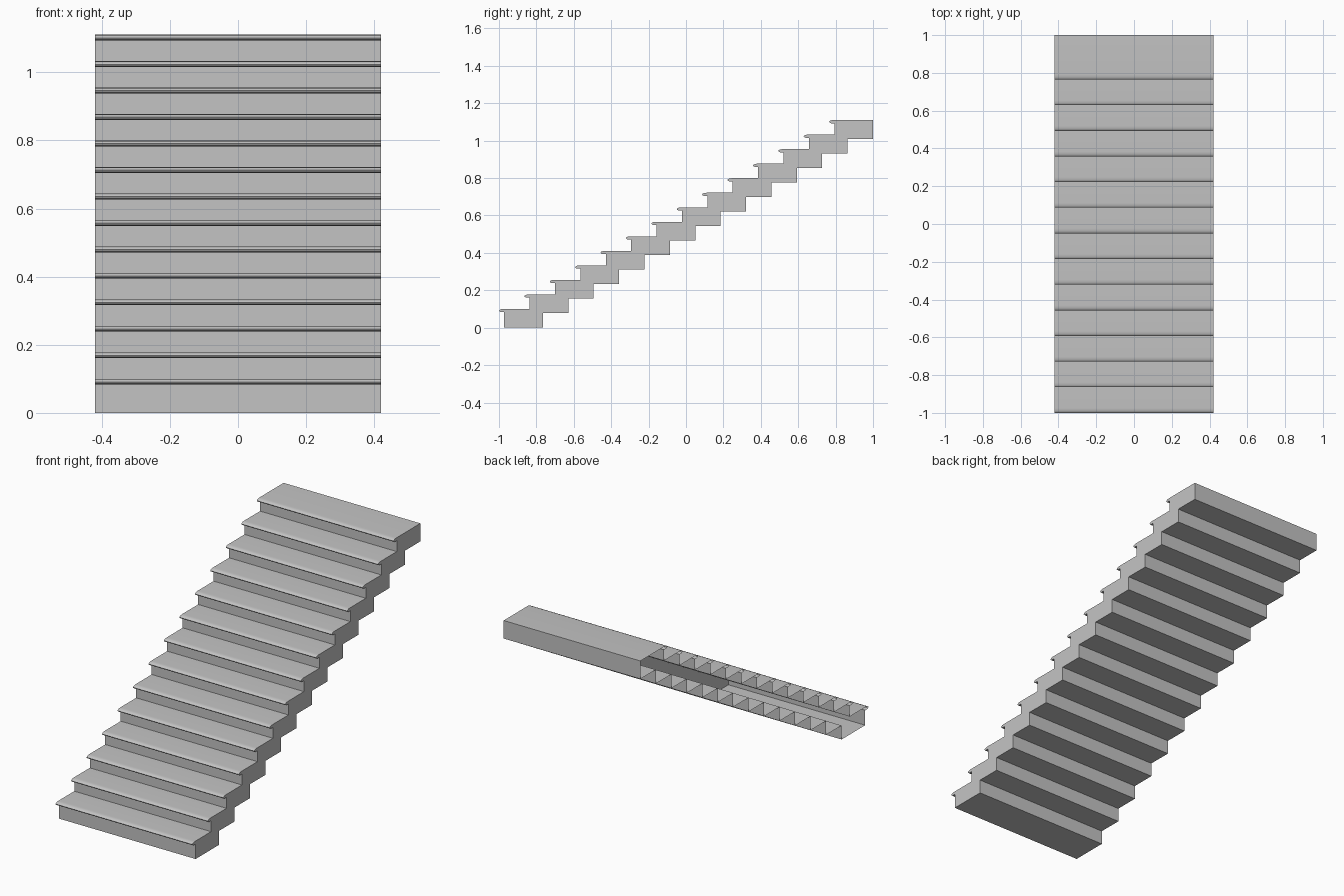
import bpy
import bmesh

# Remove the default cube
cube = bpy.data.objects.get("Cube")
if cube:
    bpy.data.objects.remove(cube, do_unlink=True)

STEPS = 14
RUN, RISE = 1.765 / 13, 0.0777   # depth and height of each step
HALF_WIDTH = 0.42
THICK = 0.1                      # height of one step block

# One step edge: riser foot, rounded nosing, tread start (y, z)
NOSING = [(-0.972, 0.083), (-0.99, 0.083), (-0.997, 0.086), (-1.0, 0.091),
          (-0.997, 0.095), (-0.988, 0.099), (-0.975, THICK)]

# Single grey material
grey = bpy.data.materials.new("plain grey")
grey.use_nodes = True
colour = (0.55, 0.55, 0.55, 1)
grey.diffuse_color = colour
grey.node_tree.nodes["Principled BSDF"].inputs["Base Color"].default_value = colour

# Stair outline: up along the treads, then back down the stepped underside
outline = [(-0.972, 0.0)]
for i in range(STEPS):
    if i:
        outline.append((-0.972 + i * RUN, THICK + (i - 1) * RISE))
    outline += [(y + i * RUN, z + i * RISE) for y, z in NOSING]
outline.append((1.0, THICK + (STEPS - 1) * RISE))
for i in reversed(range(STEPS)):
    outline.append((-0.765 + i * RUN, i * RISE))
    if i:
        outline.append((-0.765 + (i - 1) * RUN, i * RISE))

# Extruded shell, closed at +x and open at -x
bm = bmesh.new()
closed_end = [bm.verts.new((HALF_WIDTH, y, z)) for y, z in outline]
open_end = [bm.verts.new((-HALF_WIDTH, y, z)) for y, z in outline]
count = len(outline)
for i in range(count):
    j = (i + 1) % count
    bm.faces.new((closed_end[i], closed_end[j], open_end[j], open_end[i]))
cap = bm.faces.new(closed_end)
bm.normal_update()
bmesh.ops.recalc_face_normals(bm, faces=bm.faces[:])
cap.normal_update()
if cap.normal.x < 0:
    bmesh.ops.reverse_faces(bm, faces=bm.faces[:])

mesh = bpy.data.meshes.new("staircase")
bm.to_mesh(mesh)
bm.free()
mesh.materials.append(grey)
stairs = bpy.data.objects.new("staircase", mesh)
bpy.context.collection.objects.link(stairs)

# Soften the rounded nosings only
bpy.ops.object.select_all(action="DESELECT")
stairs.select_set(True)
bpy.context.view_layer.objects.active = stairs
bpy.ops.object.shade_smooth_by_angle(angle=0.6)
